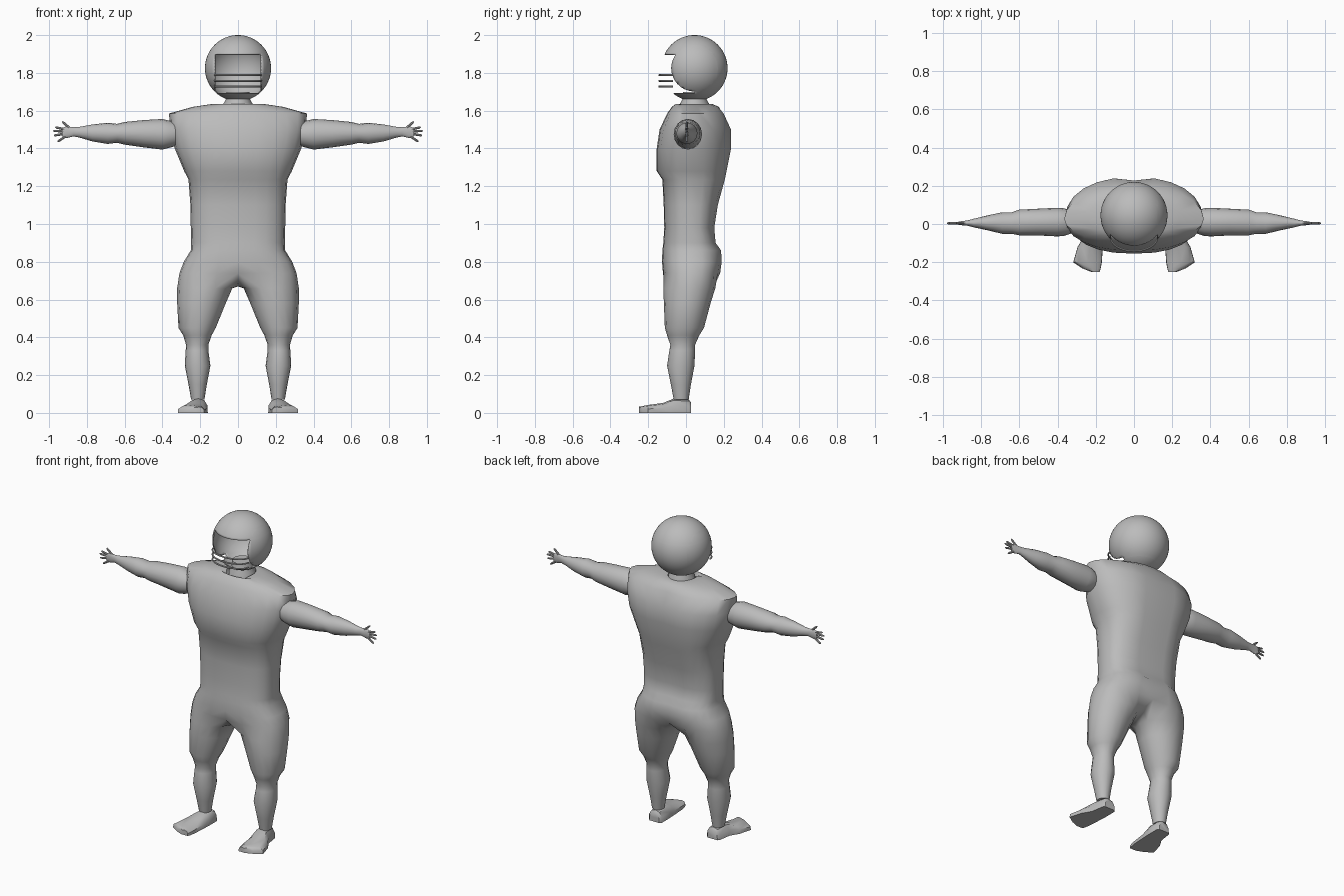
import bpy, bmesh
from math import sin, cos, pi, radians
from mathutils import Vector

cube = bpy.data.objects.get("Cube")
if cube:
    bpy.data.objects.remove(cube, do_unlink=True)

grey = bpy.data.materials.new("plain_grey")
grey.use_nodes = True
grey.diffuse_color = (0.5, 0.5, 0.5, 1)
grey.node_tree.nodes["Principled BSDF"].inputs["Base Color"].default_value = (0.5, 0.5, 0.5, 1)


def finish(name, bm, mirror=False, angle=40):
    """Turn a bmesh into a smooth, grey, optionally mirrored object."""
    bmesh.ops.recalc_face_normals(bm, faces=bm.faces)
    mesh = bpy.data.meshes.new(name)
    bm.to_mesh(mesh)
    bm.free()
    mesh.materials.append(grey)
    obj = bpy.data.objects.new(name, mesh)
    bpy.context.collection.objects.link(obj)
    bpy.ops.object.select_all(action='DESELECT')
    obj.select_set(True)
    bpy.context.view_layer.objects.active = obj
    bpy.ops.object.shade_smooth_by_angle(angle=radians(angle))
    if mirror:
        mod = obj.modifiers.new("mirror", 'MIRROR')
        mod.merge_threshold = 0.0005
    return obj


def bridge(bm, a, b, closed=True):
    n = len(a)
    for i in range(n if closed else n - 1):
        j = (i + 1) % n
        bm.faces.new((a[i], a[j], b[j], b[i]))


def loft(bm, rings):
    """Skin closed rings of points and cap both ends."""
    loops = [[bm.verts.new(p) for p in ring] for ring in rings]
    for a, b in zip(loops, loops[1:]):
        bridge(bm, a, b)
    bm.faces.new(loops[0])
    bm.faces.new(loops[-1])


# Body: half torso arcs that split into one leg, then mirrored
ARC = 12
TORSO = [  # height, half width, front, back, squareness
    (1.635, 0.085, -0.05, 0.125, 1), (1.635, 0.14, -0.055, 0.14, 1),
    (1.62, 0.24, -0.075, 0.175, 1), (1.585, 0.365, -0.10, 0.205, 1),
    (1.50, 0.36, -0.14, 0.245, 0.9), (1.40, 0.335, -0.155, 0.245, 0.85),
    (1.28, 0.285, -0.155, 0.22, 0.8), (1.235, 0.262, -0.125, 0.21, 0.75),
    (1.10, 0.252, -0.118, 0.172, 0.75), (0.98, 0.25, -0.115, 0.153, 0.75),
    (0.90, 0.248, -0.12, 0.16, 0.75), (0.86, 0.25, -0.125, 0.19, 0.75),
    (0.80, 0.287, -0.127, 0.193, 0.75), (0.74, 0.31, -0.122, 0.185, 0.75)]
LEG = [  # height, inner, outer, front, back
    (0.66, 0.03, 0.322, -0.12, 0.155), (0.58, 0.065, 0.322, -0.117, 0.13),
    (0.45, 0.118, 0.315, -0.112, 0.095), (0.41, 0.14, 0.29, -0.10, 0.07),
    (0.36, 0.157, 0.275, -0.083, 0.048), (0.33, 0.157, 0.277, -0.088, 0.048),
    (0.25, 0.146, 0.282, -0.10, 0.045), (0.15, 0.165, 0.262, -0.08, 0.026),
    (0.07, 0.178, 0.248, -0.065, 0.014)]

bm = bmesh.new()
previous = None
for k, (z, half, front, back, power) in enumerate(TORSO):
    arc = []
    for i in range(ARC + 1):
        t = pi * i / ARC
        c, mid = cos(t), 0.025
        x = half * abs(sin(t)) ** power if 0 < i < ARC else 0
        depth = (mid - front) if c > 0 else (back - mid)
        if i == ARC and 2 < k:
            depth *= 0.92                      # spine groove
        y = mid - depth * abs(c) ** power * (1 if c > 0 else -1)
        dip = 0.045 * max(0, c) ** 3 if k == 0 else 0   # collar notch
        arc.append(bm.verts.new((x, y, z - dip)))
    if previous:
        bridge(bm, previous, arc, closed=False)
    previous = arc

previous = arc + [bm.verts.new((0, y, z)) for y, z in
                  ((0.09, 0.69), (0.02, 0.67), (-0.06, 0.685))]
for z, inner, outer, front, back in LEG:
    ring = []
    for i in range(ARC + 4):
        a = -pi / 4 + 2 * pi * i / (ARC + 4)
        ring.append(bm.verts.new(((inner + outer) / 2 + (outer - inner) / 2 * sin(a),
                                  (front + back) / 2 - (back - front) / 2 * cos(a), z)))
    bridge(bm, previous, ring)
    previous = ring
bm.faces.new(previous)
finish("body", bm, mirror=True, angle=50)

# Neck
bm = bmesh.new()
loft(bm, [[(r * cos(2 * pi * i / 16), 0.045 + r * sin(2 * pi * i / 16), z) for i in range(16)]
          for z, r in ((1.57, 0.085), (1.635, 0.078), (1.66, 0.064), (1.70, 0.06))])
finish("neck", bm)

# Arms: position, centre y, radius y, centre z, radius z
ARM = [(0.33, 0.01, 0.06, 1.475, 0.062), (0.365, 0.01, 0.072, 1.475, 0.072),
       (0.40, 0.01, 0.075, 1.475, 0.081), (0.50, 0.01, 0.07, 1.478, 0.072),
       (0.60, 0.008, 0.067, 1.48, 0.06), (0.64, 0.005, 0.056, 1.48, 0.05),
       (0.69, 0.005, 0.056, 1.48, 0.056), (0.77, 0.006, 0.038, 1.482, 0.045),
       (0.84, 0.005, 0.022, 1.486, 0.028), (0.87, 0.005, 0.014, 1.488, 0.024),
       (0.905, 0.004, 0.01, 1.486, 0.031), (0.93, 0.004, 0.006, 1.483, 0.027)]
bm = bmesh.new()
loft(bm, [[(x, cy + ry * cos(2 * pi * i / 16), cz + rz * sin(2 * pi * i / 16))
           for i in range(16)] for x, cy, ry, cz, rz in ARM])
finish("arms", bm, mirror=True)

# Fingers: start and tip in the x-z plane
FINGERS = [(0.885, 1.502, 0.93, 1.542), (0.92, 1.502, 0.967, 1.512),
           (0.92, 1.491, 0.979, 1.493), (0.92, 1.478, 0.975, 1.468),
           (0.91, 1.466, 0.955, 1.436)]
bm = bmesh.new()
for x0, z0, x1, z1 in FINGERS:
    start, tip = Vector((x0, 0.004, z0)), Vector((x1, 0.004, z1))
    along = (tip - start).normalized()
    side = along.cross(Vector((0, 1, 0)))
    loft(bm, [[start.lerp(tip, f) + side * r * cos(pi * i / 4) + Vector((0, r * sin(pi * i / 4), 0))
               for i in range(8)] for f, r in ((0, 0.007), (0.85, 0.006), (1, 0.003))])
finish("fingers", bm, mirror=True)

# Feet: position, inner, outer, height
FOOT = [(0.027, 0.17, 0.24, 0.055), (0.015, 0.16, 0.25, 0.07), (-0.065, 0.16, 0.262, 0.076),
        (-0.12, 0.163, 0.295, 0.053), (-0.20, 0.168, 0.318, 0.042),
        (-0.232, 0.174, 0.27, 0.036), (-0.25, 0.18, 0.225, 0.032)]
PROFILE = [(0, 0), (1, 0), (0.99, 0.5), (0.82, 0.88), (0.5, 1), (0.18, 0.88), (0.01, 0.5)]
bm = bmesh.new()
loft(bm, [[(a + (b - a) * u, y, h * v) for u, v in PROFILE] for y, a, b, h in FOOT])
finish("feet", bm, mirror=True)

# Helmet: hollow sphere with a face opening
CENTRE, RADIUS = Vector((0, 0.045, 1.825)), 0.175
bm = bmesh.new()
bmesh.ops.create_uvsphere(bm, u_segments=48, v_segments=32, radius=RADIUS)
bmesh.ops.translate(bm, verts=bm.verts, vec=CENTRE)
WIDE, LOW, HIGH = 0.124, 1.69, 1.897
for point, normal in (((WIDE, 0, 0), (1, 0, 0)), ((-WIDE, 0, 0), (1, 0, 0)),
                      ((0, 0, LOW), (0, 0, 1)), ((0, 0, HIGH), (0, 0, 1))):
    bmesh.ops.bisect_plane(bm, geom=bm.verts[:] + bm.edges[:] + bm.faces[:],
                           plane_co=point, plane_no=normal)
opening = []
for f in bm.faces:
    c = f.calc_center_median()
    if c.y < CENTRE.y and abs(c.x) < WIDE and LOW < c.z < HIGH:
        opening.append(f)
bmesh.ops.delete(bm, geom=opening, context='FACES')
helmet = finish("helmet", bm)
shell = helmet.modifiers.new("thickness", 'SOLIDIFY')
shell.thickness = 0.006

# Face guard: curved bars across the opening
bm = bmesh.new()
for z in (1.788, 1.758, 1.728):
    rings = []
    for k in range(17):
        a = pi * k / 16
        base = Vector((-0.122 * cos(a), -0.07 - 0.072 * sin(a), z))
        out = Vector((-cos(a), -sin(a), 0))
        rings.append([base + out * 0.005 * cos(pi * i / 4) + Vector((0, 0, 0.005 * sin(pi * i / 4)))
                      for i in range(8)])
    loft(bm, rings)
finish("face_guard", bm)
